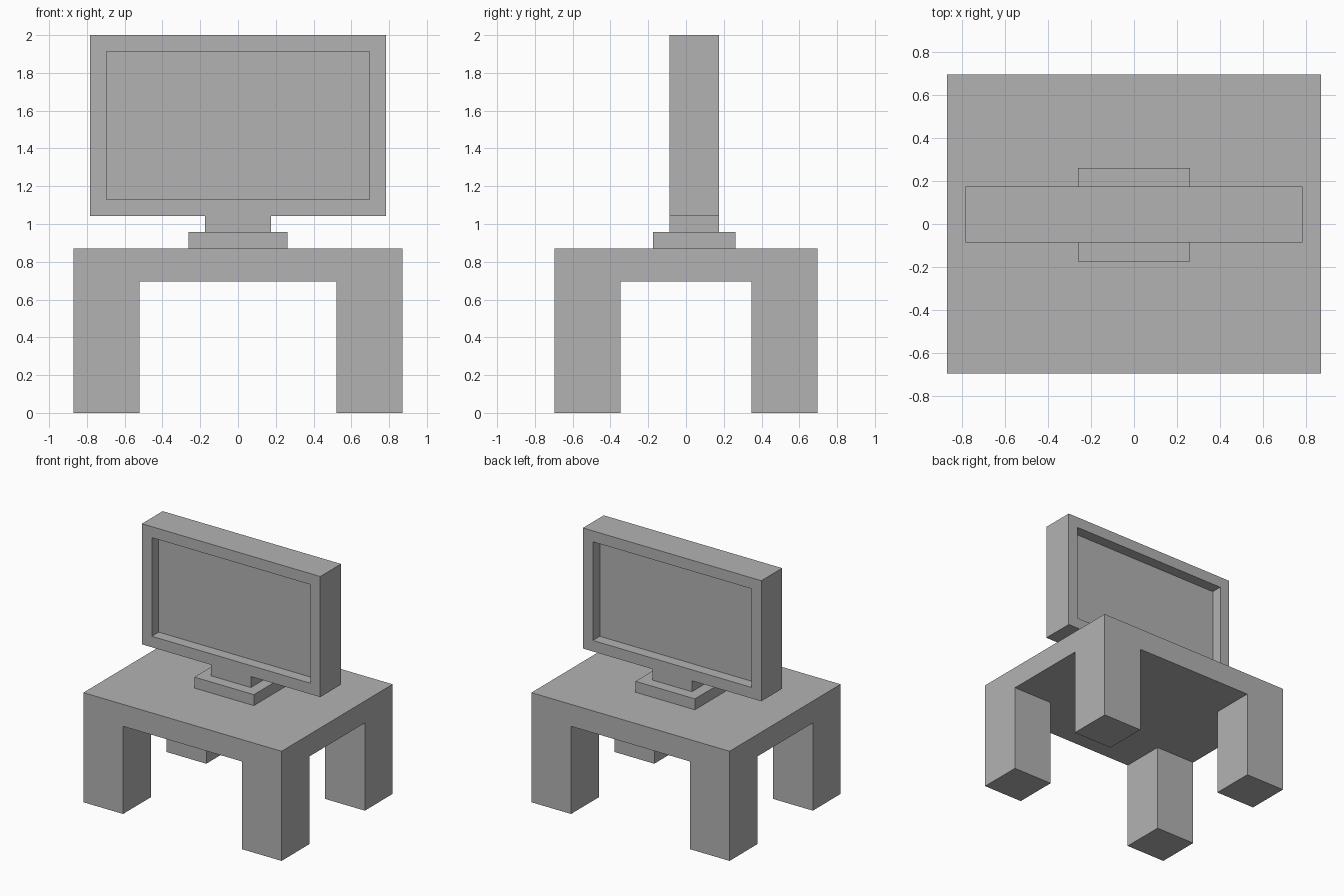
import bpy
import bmesh
from mathutils import Vector

cube = bpy.data.objects.get("Cube")
if cube:
    bpy.data.objects.remove(cube, do_unlink=True)

U = 2 / 23  # one modelling unit: the whole set is 23 units tall

grey = bpy.data.materials.new("plain grey")
grey.use_nodes = True
colour = (0.45, 0.45, 0.45, 1)
grey.diffuse_color = colour
grey.node_tree.nodes["Principled BSDF"].inputs["Base Color"].default_value = colour


def box(low, high):
    """Box mesh between two corners given in units."""
    low, high = Vector(low) * U, Vector(high) * U
    bm = bmesh.new()
    bmesh.ops.create_cube(bm, size=1)
    bmesh.ops.scale(bm, vec=high - low, verts=bm.verts)
    bmesh.ops.translate(bm, vec=(low + high) / 2, verts=bm.verts)
    return bm


def finish(name, bm):
    bm.normal_update()
    mesh = bpy.data.meshes.new(name)
    bm.to_mesh(mesh)
    bm.free()
    mesh.materials.append(grey)
    obj = bpy.data.objects.new(name, mesh)
    bpy.context.collection.objects.link(obj)


# Table: slab cut along the inner leg lines, corner faces drawn down to the floor
table = box((-10, -8, 8), (10, 8, 10))
for axis, offset in ((Vector((1, 0, 0)), 6), (Vector((0, 1, 0)), 4)):
    for side in (-1, 1):
        bmesh.ops.bisect_plane(table, geom=table.verts[:] + table.edges[:] + table.faces[:],
                               plane_co=axis * offset * side * U, plane_no=axis)
table.normal_update()
corners = []
for face in table.faces:
    c = face.calc_center_median()
    if face.normal.z < -0.9 and abs(c.x) > 6 * U and abs(c.y) > 4 * U:
        corners.append(face)
for face in corners:
    leg = bmesh.ops.extrude_discrete_faces(table, faces=[face])["faces"][0]
    bmesh.ops.translate(table, vec=(0, 0, -8 * U), verts=leg.verts)
# Merge the coplanar strips into clean flat faces
bmesh.ops.dissolve_limit(table, angle_limit=0.01, verts=table.verts, edges=table.edges)
finish("table", table)

# Monitor foot and neck
finish("monitor_foot", box((-3, -2, 10), (3, 3, 11)))
finish("monitor_neck", box((-2, -1, 11), (2, 2, 12)))

# Monitor: deep frame with a recessed panel on the front and on the back
monitor = box((-9, -1, 12), (9, 2, 23))
monitor.normal_update()
panels = [f for f in monitor.faces if abs(f.normal.y) > 0.9]
for panel in panels:
    inward = -panel.normal * U
    bmesh.ops.inset_region(monitor, faces=[panel], thickness=U, use_even_offset=True)
    pushed = bmesh.ops.extrude_discrete_faces(monitor, faces=[panel])["faces"][0]
    bmesh.ops.translate(monitor, vec=inward, verts=pushed.verts)
finish("monitor", monitor)
